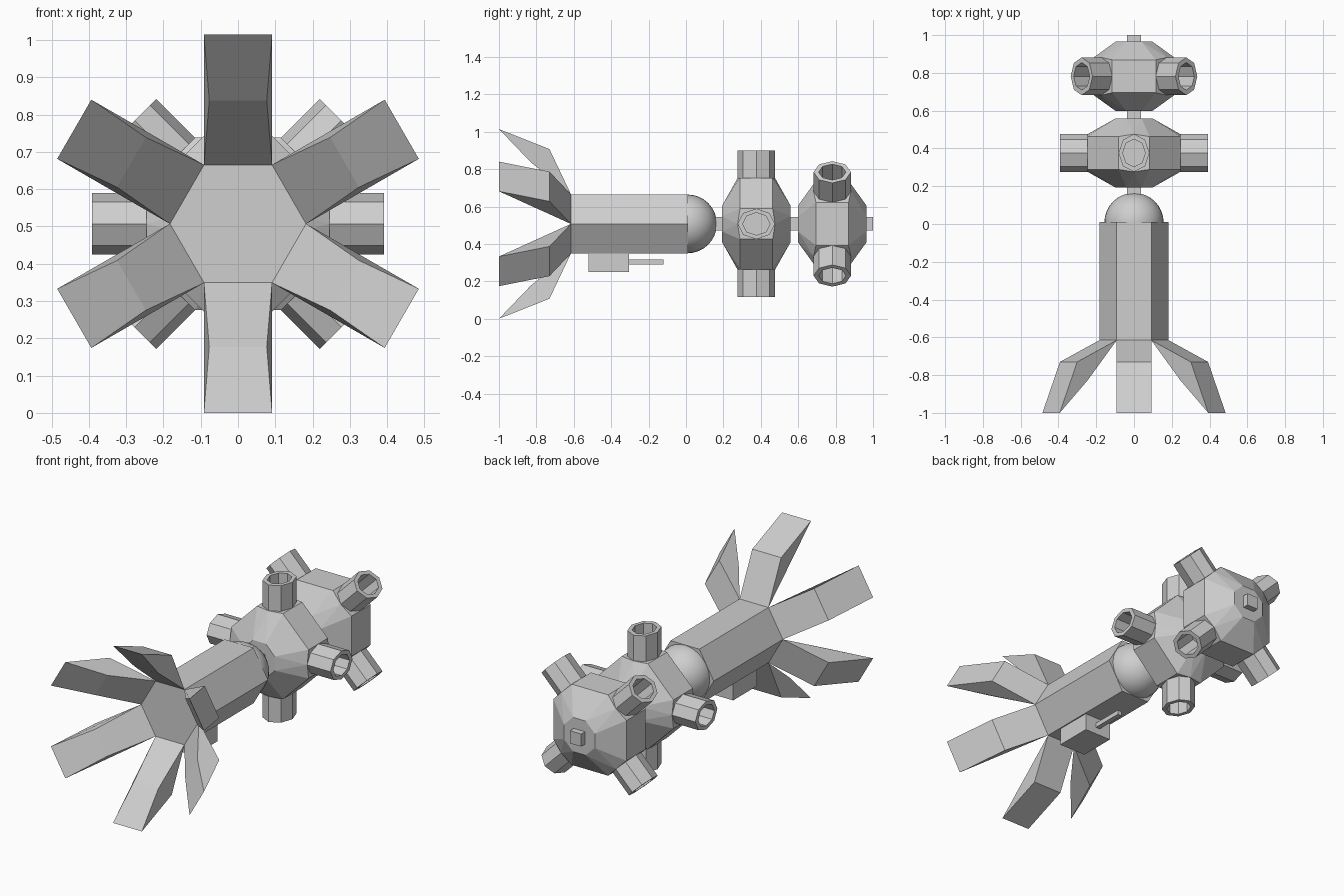
import bpy, bmesh
from math import pi, cos, sin, radians
from mathutils import Matrix, Vector

cube = bpy.data.objects.get("Cube")
if cube:
    bpy.data.objects.remove(cube, do_unlink=True)

AXIS = 0.507      # height of the long axis
APOTHEM = 0.158   # hexagonal hull
HALF = 0.0915     # half a hexagon side

grey = bpy.data.materials.new("hull grey")
grey.use_nodes = True
colour = (0.62, 0.62, 0.62, 1)
grey.diffuse_color = colour
grey.node_tree.nodes["Principled BSDF"].inputs["Base Color"].default_value = colour


def finish(bm, name, y=0.0, smooth=False):
    bmesh.ops.recalc_face_normals(bm, faces=bm.faces)
    mesh = bpy.data.meshes.new(name)
    bm.to_mesh(mesh)
    bm.free()
    mesh.materials.append(grey)
    for p in mesh.polygons:
        p.use_smooth = smooth
    ob = bpy.data.objects.new(name, mesh)
    ob.location = (0, y, AXIS)
    bpy.context.collection.objects.link(ob)
    return ob


def loft(bm, rings):
    """Bridge rings of points and cap both ends."""
    rows = [[bm.verts.new(p) for p in ring] for ring in rings]
    n = len(rows[0])
    for a, b in zip(rows, rows[1:]):
        for i in range(n):
            j = (i + 1) % n
            bm.faces.new((a[i], a[j], b[j], b[i]))
    bm.faces.new(rows[0])
    bm.faces.new(rows[-1])


def polygon(n, rx, ry, turn=0.0):
    return [(rx * cos(turn + 2 * pi * i / n), ry * sin(turn + 2 * pi * i / n)) for i in range(n)]


def box(name, x, y0, y1, z0, z1):
    bm = bmesh.new()
    loft(bm, [[(-x, y, z0), (x, y, z0), (x, y, z1), (-x, y, z1)] for y in (y0, y1)])
    return finish(bm, name)


# Hexagonal hull
bm = bmesh.new()
hexagon = polygon(6, 2 * HALF, 2 * HALF)
loft(bm, [[(x, y, z) for x, z in hexagon] for y in (-0.615, 0.01)])
finish(bm, "hexagonal_hull")

# Six wedge-shaped petals, one on each hull edge
for k in range(6):
    bm = bmesh.new()
    profile = [(-0.615, APOTHEM, HALF), (-0.73, 0.40, HALF),
               (-1.0, 0.507, HALF), (-0.83, 0.33, 0.077)]
    loft(bm, [[(s * w, y, r) for y, r, w in profile] for s in (-1, 1)])
    bm.transform(Matrix.Rotation(k * pi / 3, 4, 'Y'))
    finish(bm, f"petal_{k + 1}")

# Domed nose of the hull
bm = bmesh.new()
bmesh.ops.create_uvsphere(bm, u_segments=32, v_segments=16, radius=0.157)
bm.transform(Matrix.Rotation(pi / 2, 4, 'X'))
finish(bm, "dome", y=0.008, smooth=True)

# Square spine joining the modules
box("spine", 0.036, 0.1, 1.0, -0.036, 0.036)

# Box and rod under the hull
box("under_box", 0.085, -0.52, -0.305, -0.257, -0.15)
box("under_rod", 0.014, -0.31, -0.12, -0.217, -0.191)


def module(name, y, turn):
    """Faceted core with four hollow octagonal ports."""
    spin = Matrix.Rotation(turn, 4, 'Y')
    quarter = [Matrix.Rotation(i * pi / 2, 4, 'Y') for i in range(4)]
    octagon = polygon(8, 0.082, 0.1)

    # core
    bm = bmesh.new()
    points = [Vector((x, s * 0.183, z)) for s in (-1, 1)
              for x, z in polygon(8, 0.106, 0.106, pi / 8)]
    seat = [(x, y2, 0.245) for x, y2 in octagon]
    seat += [(a * 0.082, b * 0.087, 0.245) for a in (-1, 1) for b in (-1, 1)]
    points += [q @ Vector(p) for q in quarter for p in seat]
    verts = [bm.verts.new(p) for p in points]
    hull = bmesh.ops.convex_hull(bm, input=verts)
    spare = {v for v in bm.verts if not v.link_faces}
    bmesh.ops.delete(bm, geom=list(spare), context='VERTS')
    bmesh.ops.dissolve_limit(bm, angle_limit=radians(1), verts=bm.verts, edges=bm.edges)
    bm.transform(spin)
    finish(bm, name + "_core", y)

    # ports
    for i, q in enumerate(quarter):
        bm = bmesh.new()
        steps = [(1, 0.2), (1, 0.392), (0.73, 0.392), (0.73, 0.25)]
        loft(bm, [[(x * f, y2 * f, h) for x, y2 in octagon] for f, h in steps])
        bm.transform(spin @ q)
        finish(bm, f"{name}_port_{i + 1}", y)


module("front_module", 0.376, 0)
module("rear_module", 0.782, pi / 4)
